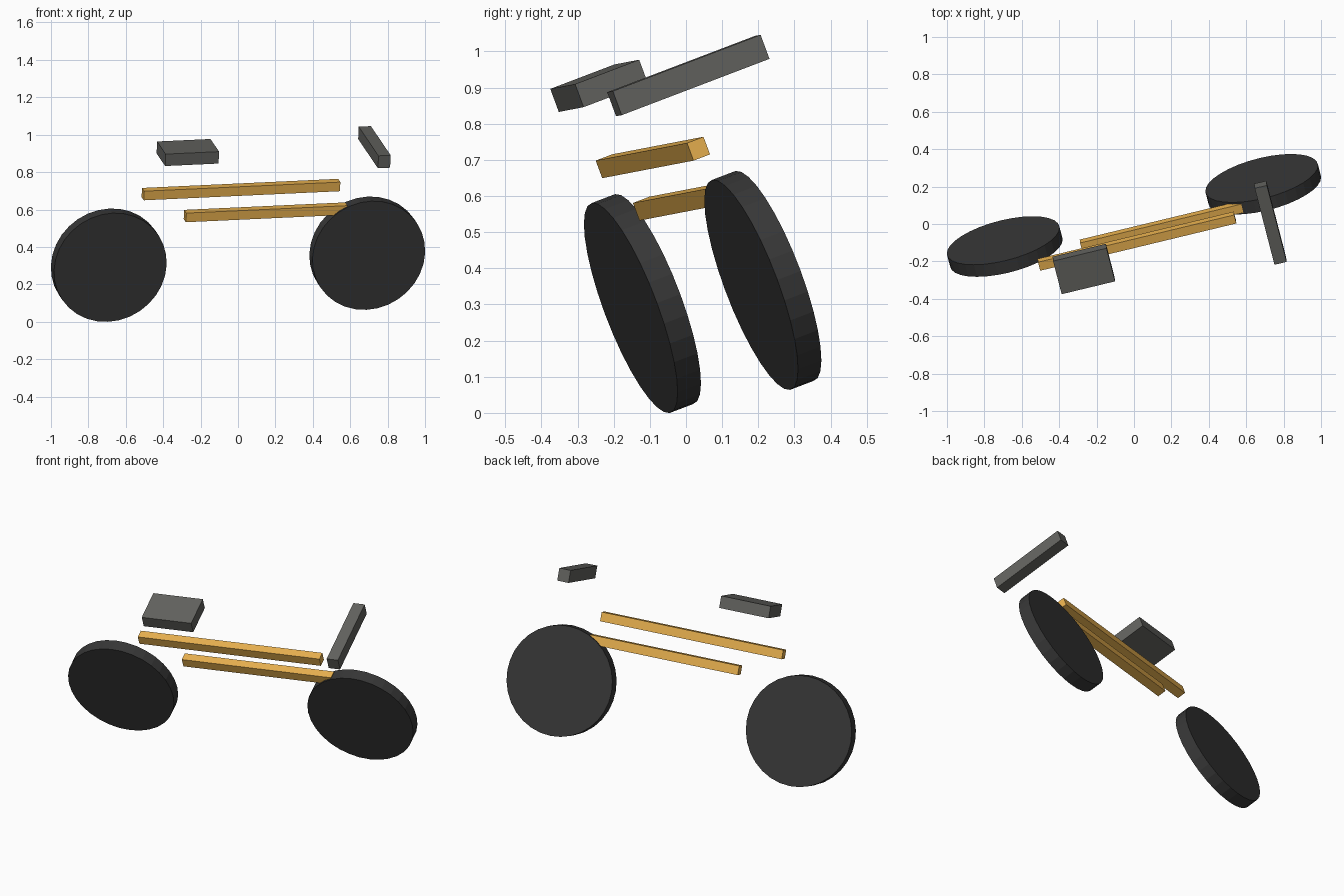
import bpy, bmesh
from mathutils import Matrix, Vector

if "Cube" in bpy.data.objects:
    bpy.data.objects.remove(bpy.data.objects["Cube"])

# Leaning pose of the whole bike: length, axle and up directions
length = Vector((0.971, 0.234, 0.045)).normalized()
axle = Vector((-0.2336, 0.908, 0.346))
axle = (axle - length * axle.dot(length)).normalized()
up = length.cross(axle)
pose = Matrix.Translation((0, 0.046, 0.3345)) @ Matrix((length, axle, up)).transposed().to_4x4()


def material(name, color):
    m = bpy.data.materials.new(name)
    m.diffuse_color = (*color, 1)
    m.use_nodes = True
    m.node_tree.nodes["Principled BSDF"].inputs["Base Color"].default_value = m.diffuse_color
    return m


wood = material("golden", (0.83, 0.45, 0.08))
rubber = material("black", (0.038, 0.038, 0.038))
dark = material("dark_grey", (0.125, 0.125, 0.115))


def finish(name, bm, centre, mat):
    bm.transform(pose @ Matrix.Translation(centre))
    me = bpy.data.meshes.new(name)
    bm.to_mesh(me)
    bm.free()
    me.materials.append(mat)
    ob = bpy.data.objects.new(name, me)
    bpy.context.collection.objects.link(ob)


def box(name, centre, size, mat):
    bm = bmesh.new()
    bmesh.ops.create_cube(bm, size=1)
    bmesh.ops.scale(bm, vec=size, verts=bm.verts)
    finish(name, bm, centre, mat)


def wheel(name, x):
    bm = bmesh.new()
    bmesh.ops.create_cone(bm, cap_ends=True, segments=32, radius1=0.31,
                          radius2=0.31, depth=0.071)
    bmesh.ops.rotate(bm, verts=bm.verts, matrix=Matrix.Rotation(1.5707963, 3, 'X'))
    finish(name, bm, (x, 0, 0), mat=rubber)


# Wheels
wheel("rear_wheel", -0.7115)
wheel("front_wheel", 0.7115)

# Frame bars
box("upper_frame_bar", (0, 0, 0.397), (1.08, 0.05, 0.052), wood)
box("lower_frame_bar", (0.141, 0, 0.2605), (0.887, 0.05, 0.052), wood)

# Seat and handlebar
box("seat", (-0.302, 0, 0.623), (0.294, 0.195, 0.068), dark)
box("handlebar", (0.726, 0, 0.604), (0.067, 0.45, 0.071), dark)
